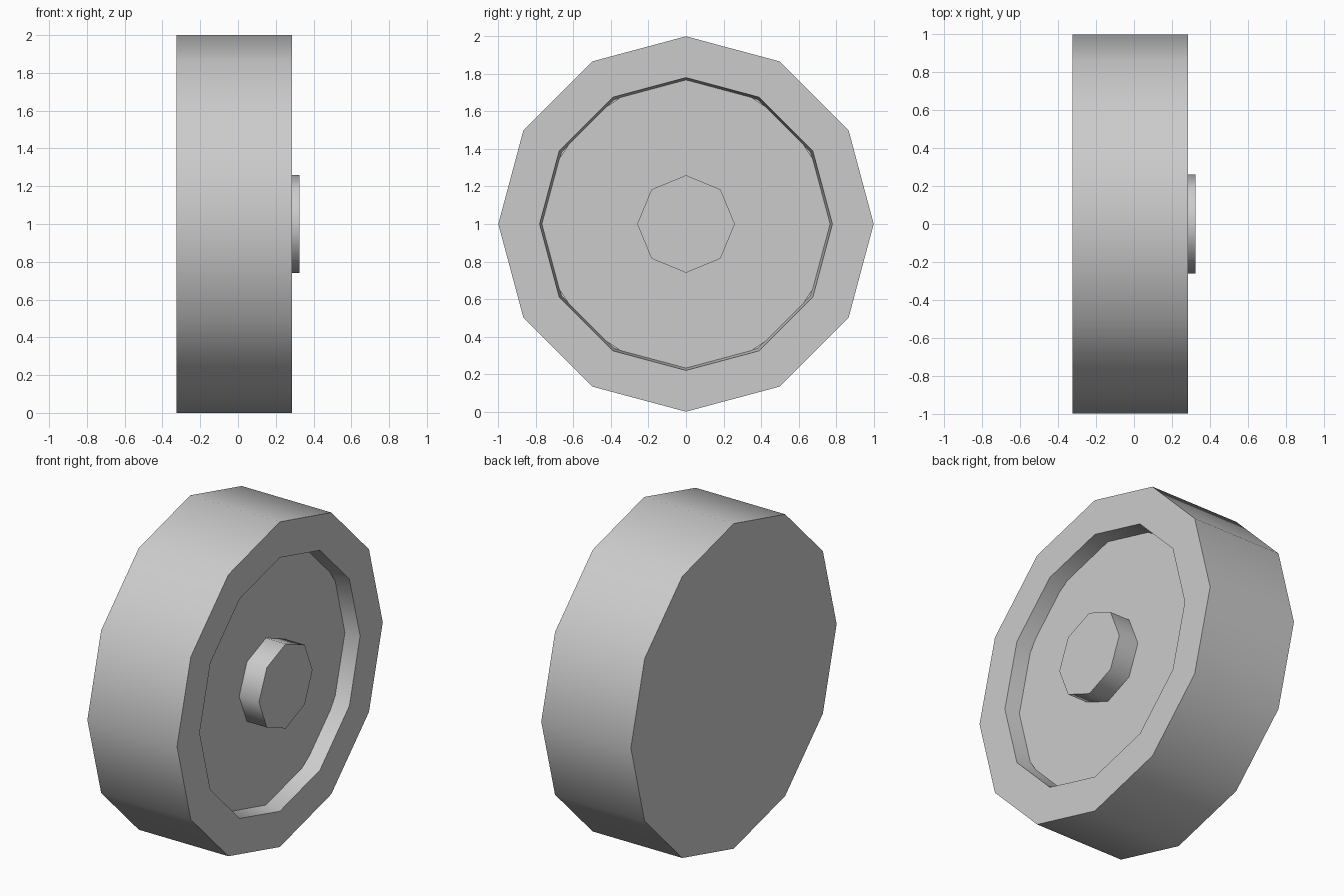
import bpy
import bmesh
from math import sin, cos, pi, radians

cube = bpy.data.objects.get("Cube")
if cube:
    bpy.data.objects.remove(cube, do_unlink=True)

GREY = (0.6, 0.6, 0.6, 1)
grey = bpy.data.materials.new("plain grey")
grey.use_nodes = True
grey.diffuse_color = GREY
grey.node_tree.nodes["Principled BSDF"].inputs["Base Color"].default_value = GREY


def turned_part(name, profile, sides):
    """Turn (x, radius) points about the axle and cap both ends."""
    bm = bmesh.new()
    rings = []
    for x, r in profile:
        angles = [2 * pi * k / sides for k in range(sides)]
        rings.append([bm.verts.new((x, r * sin(a), 1 + r * cos(a))) for a in angles])
    for a, b in zip(rings, rings[1:]):
        for k in range(sides):
            j = (k + 1) % sides
            bm.faces.new((a[k], a[j], b[j], b[k]))
    bm.faces.new(rings[0])
    bm.faces.new(rings[-1])
    bmesh.ops.recalc_face_normals(bm, faces=bm.faces)
    mesh = bpy.data.meshes.new(name)
    bm.to_mesh(mesh)
    bm.free()
    mesh.materials.append(grey)
    part = bpy.data.objects.new(name, mesh)
    bpy.context.collection.objects.link(part)
    bpy.ops.object.select_all(action="DESELECT")
    part.select_set(True)
    bpy.context.view_layer.objects.active = part
    bpy.ops.object.shade_smooth_by_angle(angle=radians(50))
    return part


# Tyre with a tapered recess on its outer side
turned_part("tyre", [(-0.325, 1), (0.285, 1), (0.285, 0.78), (0.17, 0.765)], 12)

# Wheel disc in the recess
turned_part("wheel_disc", [(0.15, 0.77), (0.19, 0.77)], 16)

# Hub cap standing proud of the tyre
turned_part("hub_cap", [(0.16, 0.26), (0.325, 0.26)], 8)
